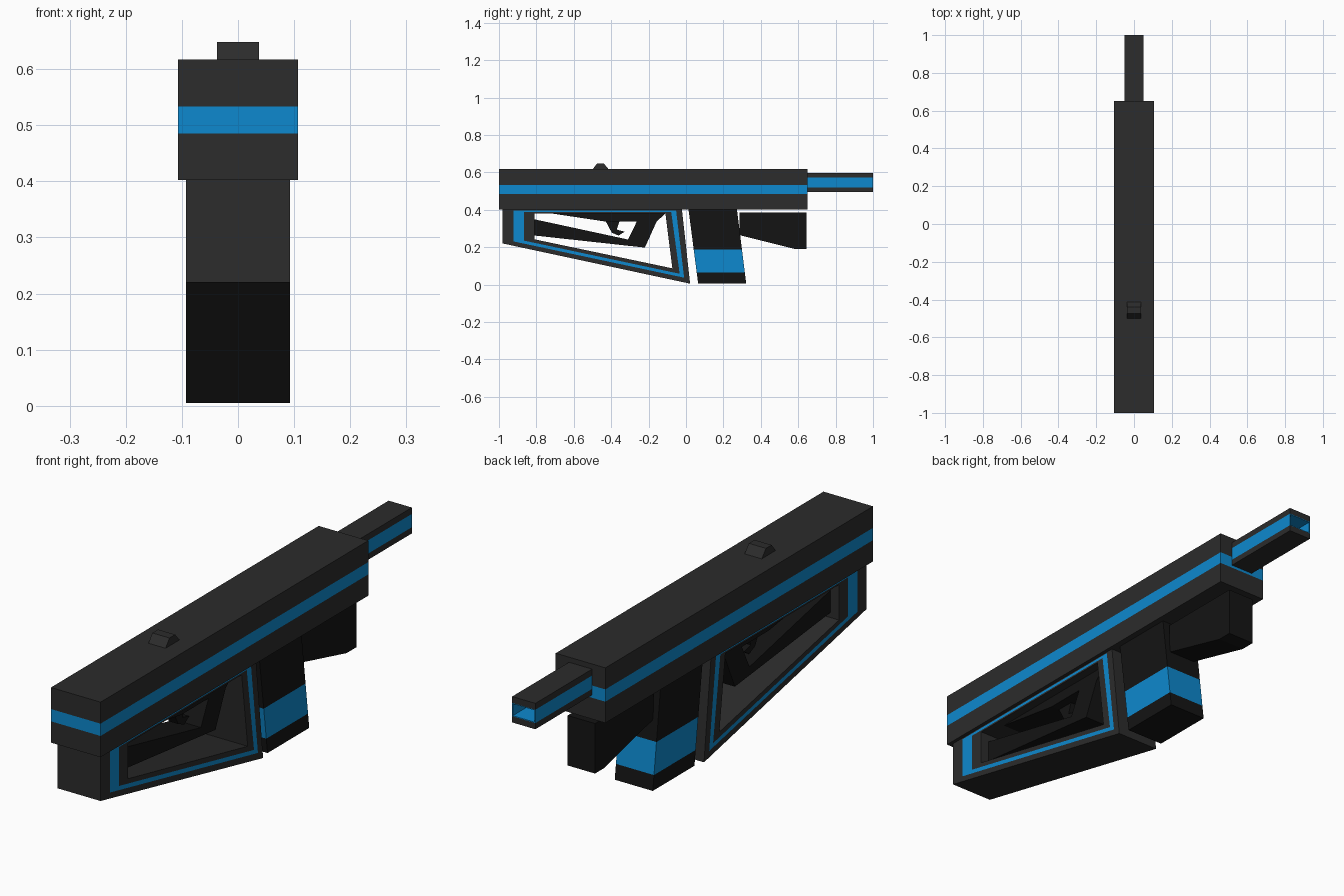
import bpy, bmesh
from mathutils import Vector

if "Cube" in bpy.data.objects:
    bpy.data.objects.remove(bpy.data.objects["Cube"])


def material(name, rgb):
    m = bpy.data.materials.new(name)
    m.diffuse_color = (*rgb, 1)
    m.use_nodes = True
    m.node_tree.nodes["Principled BSDF"].inputs["Base Color"].default_value = m.diffuse_color
    return m


GREY = material("dark_grey", (0.025, 0.025, 0.025))
BLACK = material("black", (0.007, 0.007, 0.007))
BLUE = material("blue", (0.004, 0.25, 0.62))


def finish(bm, name, mats):
    bmesh.ops.recalc_face_normals(bm, faces=bm.faces)
    me = bpy.data.meshes.new(name)
    bm.to_mesh(me)
    bm.free()
    for m in mats:
        me.materials.append(m)
    ob = bpy.data.objects.new(name, me)
    bpy.context.collection.objects.link(ob)
    return ob


def prism_mesh(profile, half, band=None):
    """Side profile (y, z) extruded across x; band = z range painted with slot 1."""
    bm = bmesh.new()
    face = bm.faces.new([bm.verts.new((-half, y, z)) for y, z in profile])
    ext = bmesh.ops.extrude_face_region(bm, geom=[face], use_keep_orig=True)
    moved = [g for g in ext["geom"] if isinstance(g, bmesh.types.BMVert)]
    bmesh.ops.translate(bm, verts=moved, vec=(2 * half, 0, 0))
    if band:
        for z in band:
            bmesh.ops.bisect_plane(bm, geom=bm.verts[:] + bm.edges[:] + bm.faces[:],
                                   plane_co=(0, 0, z), plane_no=(0, 0, 1))
        for f in bm.faces:
            f.material_index = int(band[0] < f.calc_center_median().z < band[1])
    return bm


def prism(name, profile, half, mats, band=None):
    return finish(prism_mesh(profile, half, band), name, mats)


def rect(y0, y1, z0, z1):
    return [(y0, z0), (y1, z0), (y1, z1), (y0, z1)]


# Receiver with a stripe all round
prism("receiver", rect(-1.0, 0.65, 0.402, 0.617), 0.107, [GREY, BLUE], (0.485, 0.533))

# Barrel with hollow muzzle
bm = prism_mesh(rect(0.65, 1.0, 0.496, 0.597), 0.05, (0.52, 0.572))
muzzle = max((f for f in bm.faces if f.material_index == 1),
             key=lambda f: f.calc_center_median().y)
bmesh.ops.inset_region(bm, faces=[muzzle], thickness=0.004)
ext = bmesh.ops.extrude_discrete_faces(bm, faces=[muzzle])
bmesh.ops.translate(bm, verts=ext["faces"][0].verts[:], vec=(0, -0.15, 0))
finish(bm, "barrel", [GREY, BLUE])

# Rear sight
prism("rear_sight", [(-0.5, 0.616), (-0.413, 0.616), (-0.44, 0.648), (-0.475, 0.648)],
      0.037, [GREY])

# Stock frame: nested outlines, the middle ring blue, open in the centre
loops = [
    [(-0.98, 0.403), (-0.98, 0.22), (0.022, 0.005), (-0.022, 0.403)],
    [(-0.923, 0.397), (-0.923, 0.231), (-0.01, 0.037), (-0.053, 0.397)],
    [(-0.865, 0.387), (-0.865, 0.235), (-0.034, 0.058), (-0.079, 0.387)],
    [(-0.81, 0.38), (-0.81, 0.242), (-0.073, 0.087), (-0.11, 0.38)],
]
bm = bmesh.new()
sides = [[[bm.verts.new((x, y, z)) for y, z in lp] for lp in loops] for x in (-0.093, 0.093)]


def bridge(a, b, slot):
    for i in range(4):
        j = (i + 1) % 4
        bm.faces.new((a[i], a[j], b[j], b[i])).material_index = slot


for s in sides:
    for k in range(3):
        bridge(s[k], s[k + 1], int(k == 1))
for k in (0, 3):
    bridge(sides[0][k], sides[1][k], 0)
finish(bm, "stock_frame", [GREY, BLUE])

# Grip bar, trigger housing and trigger inside the frame
prism("grip_bar", [(-0.815, 0.35), (-0.31, 0.241), (-0.263, 0.337), (-0.157, 0.337),
                   (-0.22, 0.198), (-0.815, 0.263)], 0.057, [BLACK])
prism("trigger_housing", [(-0.75, 0.385), (-0.43, 0.337), (-0.157, 0.337), (-0.105, 0.385)],
      0.057, [BLACK])
prism("trigger", [(-0.43, 0.34), (-0.397, 0.278), (-0.36, 0.262), (-0.328, 0.283),
                  (-0.37, 0.294), (-0.355, 0.34)], 0.02, [BLACK])

# Slanted magazine with blue band
prism("magazine", [(0.013, 0.405), (0.065, 0.005), (0.322, 0.005), (0.272, 0.405)],
      0.082, [BLACK, BLUE], (0.064, 0.187))

# Foregrip
prism("foregrip", [(0.285, 0.385), (0.285, 0.265), (0.585, 0.19), (0.645, 0.19), (0.645, 0.385)],
      0.059, [BLACK])
